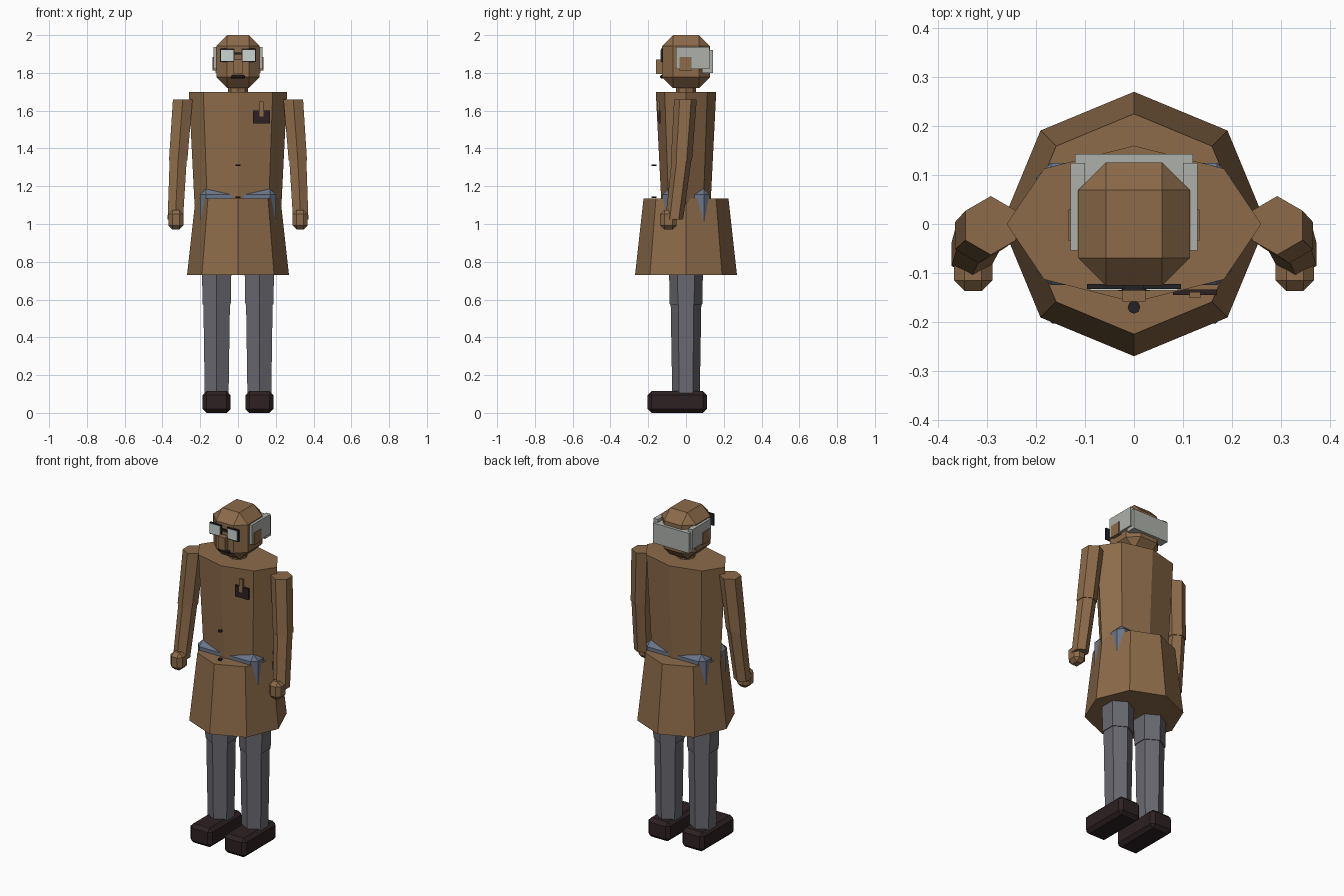
import bpy, bmesh
from mathutils import Vector, Matrix

old = bpy.data.objects.get("Cube")
if old:
    bpy.data.objects.remove(old)


def material(name, *rgb):
    m = bpy.data.materials.new(name)
    m.use_nodes = True
    m.diffuse_color = (*rgb, 1)
    m.node_tree.nodes["Principled BSDF"].inputs["Base Color"].default_value = (*rgb, 1)
    return m


BROWN = material("warm brown", 0.264, 0.147, 0.068)
GREY = material("trouser grey", 0.14, 0.14, 0.163)
DARK = material("dark leather", 0.027, 0.015, 0.016)
BLUE = material("shirt blue", 0.147, 0.18, 0.254)
HAIR = material("silver hair", 0.42, 0.434, 0.407)
BLACK = material("frame black", 0.016, 0.016, 0.018)
GLASS = material("pale lens", 0.6, 0.66, 0.64)


def finish(name, bm, mat):
    bmesh.ops.recalc_face_normals(bm, faces=bm.faces)
    mesh = bpy.data.meshes.new(name)
    bm.to_mesh(mesh)
    bm.free()
    mesh.materials.append(mat)
    obj = bpy.data.objects.new(name, mesh)
    bpy.context.collection.objects.link(obj)
    return obj


def box(name, mat, x, y, z, bevel=0):
    """Box given by (low, high) ranges, with optional chamfered edges."""
    bm = bmesh.new()
    bmesh.ops.create_cube(bm, size=1)
    size = [r[1] - r[0] for r in (x, y, z)]
    mid = [(r[1] + r[0]) / 2 for r in (x, y, z)]
    bmesh.ops.scale(bm, vec=size, verts=bm.verts)
    bmesh.ops.translate(bm, vec=mid, verts=bm.verts)
    if bevel:
        bmesh.ops.bevel(bm, geom=bm.edges[:], offset=bevel, segments=1,
                        affect='EDGES', profile=0.5)
    return finish(name, bm, mat)


def tube(name, mat, sides, bottom, top, r_bottom, r_top):
    """Capped prism between two points; radii are (x, y) pairs, a corner faces front."""
    bm = bmesh.new()
    rings = []
    for centre, r in ((bottom, r_bottom), (top, r_top)):
        ring = []
        for i in range(sides):
            d = Matrix.Rotation(6.283185 * i / sides, 3, 'Z') @ Vector((0, -1, 0))
            ring.append(bm.verts.new(Vector(centre) + Vector((d.x * r[0], d.y * r[1], 0))))
        rings.append(ring)
        bm.faces.new(ring)
    a, b = rings
    for i in range(sides):
        j = (i + 1) % sides
        bm.faces.new((a[i], a[j], b[j], b[i]))
    return finish(name, bm, mat)


def span(side, low, high):
    return tuple(sorted((side * low, side * high)))


# Coat and shirt
tube("coat_skirt", BROWN, 8, (0, 0, 0.73), (0, 0, 1.134), (0.27, 0.27), (0.225, 0.225))
tube("coat_body", BROWN, 8, (0, 0, 1.1), (0, 0, 1.7), (0.23, 0.13), (0.26, 0.16))
box("shirt_waist", BLUE, (-0.2, 0.2), (-0.125, 0.125), (0.95, 1.185), 0.03)
for i, z in enumerate((1.142, 1.312)):
    tube(f"coat_button_{i + 1}", BLACK, 8, (0, -0.17, z - 0.004), (0, -0.17, z + 0.004),
         (0.013, 0.013), (0.013, 0.013))
box("breast_pocket", DARK, (0.08, 0.17), (-0.145, -0.134), (1.533, 1.6))
box("pocket_pen", BROWN, (0.113, 0.136), (-0.151, -0.139), (1.57, 1.648))

# Head and face
tube("neck", BROWN, 8, (0, 0, 1.66), (0, 0, 1.76), (0.053, 0.053), (0.053, 0.053))
box("head", BROWN, (-0.114, 0.114), (-0.126, 0.126), (1.72, 2.0), 0.057)
box("nose", BROWN, (-0.023, 0.023), (-0.158, -0.115), (1.795, 1.872))
box("moustache", DARK, (-0.037, 0.037), (-0.137, -0.117), (1.77, 1.788), 0.005)
box("back_hair", HAIR, (-0.12, 0.12), (0.085, 0.143), (1.8, 1.92))
box("glasses_bridge", BLACK, (-0.022, 0.022), (-0.136, -0.124), (1.897, 1.909))

# Paired parts
for side, label in ((1, "left"), (-1, "right")):
    box(f"{label}_side_hair", HAIR, span(side, 0.1, 0.13), (-0.054, 0.125), (1.82, 1.938))
    box(f"{label}_ear", BROWN, span(side, 0.1, 0.134), (-0.034, 0.03), (1.812, 1.885))
    box(f"{label}_glasses_frame", BLACK, span(side, 0.019, 0.096), (-0.133, -0.123),
        (1.858, 1.928))
    box(f"{label}_lens", GLASS, span(side, 0.025, 0.09), (-0.136, -0.131), (1.864, 1.922))

    shoulder = (side * 0.2925, -0.003, 1.66)
    elbow = (side * 0.317, -0.024, 1.335)
    wrist = (side * 0.332, -0.062, 1.025)
    tube(f"{label}_upper_arm", BROWN, 6, elbow, shoulder, (0.056, 0.056), (0.06, 0.06))
    tube(f"{label}_forearm", BROWN, 6, wrist, elbow, (0.047, 0.047), (0.052, 0.052))
    box(f"{label}_hand", BROWN, span(side, 0.289, 0.368), (-0.137, -0.05), (0.97, 1.075), 0.022)

    hip, knee, ankle = ((side * 0.113, 0, z) for z in (0.95, 0.575, 0.1))
    tube(f"{label}_thigh", GREY, 6, knee, hip, (0.086, 0.086), (0.094, 0.094))
    tube(f"{label}_shin", GREY, 6, ankle, knee, (0.073, 0.073), (0.081, 0.081))
    box(f"{label}_shoe", DARK, span(side, 0.04, 0.187), (-0.203, 0.11), (0, 0.115), 0.02)
